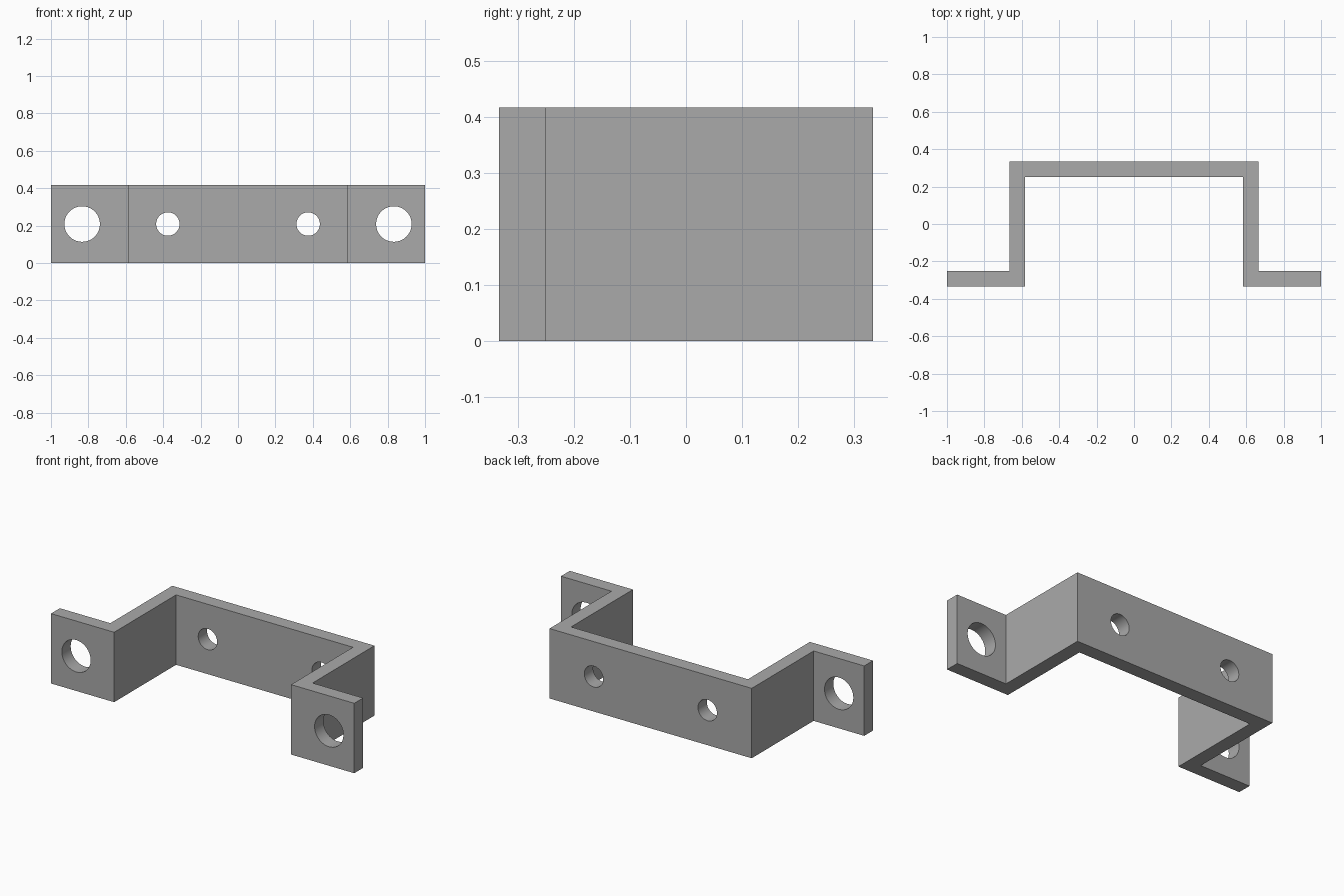
import bpy
import bmesh
from math import radians
from mathutils import Matrix, Vector

default = bpy.data.objects.get("Cube")
if default:
    bpy.data.objects.remove(default, do_unlink=True)

T = 1 / 12             # plate thickness
HEIGHT = 5 / 12
DEPTH = 1 / 3          # half depth
OUTER, INNER = 2 / 3, 2 / 3 - T

steel = bpy.data.materials.new("steel grey")
steel.use_nodes = True
colour = (0.4, 0.4, 0.4, 1)
steel.diffuse_color = colour
steel.node_tree.nodes["Principled BSDF"].inputs["Base Color"].default_value = colour


def make_object(name, bm):
    bmesh.ops.recalc_face_normals(bm, faces=bm.faces)
    mesh = bpy.data.meshes.new(name)
    bm.to_mesh(mesh)
    bm.free()
    mesh.materials.append(steel)
    obj = bpy.data.objects.new(name, mesh)
    bpy.context.collection.objects.link(obj)
    return obj


# Bent strap: half outline mirrored across x, extruded upward
half = [(INNER, DEPTH - T), (INNER, -DEPTH), (1, -DEPTH),
        (1, T - DEPTH), (OUTER, T - DEPTH), (OUTER, DEPTH)]
outline = half + [(-x, y) for x, y in reversed(half)]
bm = bmesh.new()
face = bm.faces.new([bm.verts.new((x, y, 0)) for x, y in outline])
extruded = bmesh.ops.extrude_face_region(bm, geom=[face])["geom"]
bmesh.ops.translate(bm, vec=Vector((0, 0, HEIGHT)),
                    verts=[v for v in extruded if isinstance(v, bmesh.types.BMVert)])
bracket = make_object("bracket", bm)

# Hole cutters: large through the feet, small through the back plate
bm = bmesh.new()
plate_mid = DEPTH - T / 2
for x, y, radius in ((5 / 6, -plate_mid, 0.095), (0.375, plate_mid, 0.0625)):
    for side in (-1, 1):
        place = Matrix.Translation((side * x, y, HEIGHT / 2)) @ Matrix.Rotation(radians(90), 4, "X")
        bmesh.ops.create_cone(bm, cap_ends=True, segments=64, radius1=radius,
                              radius2=radius, depth=T * 2, matrix=place)
cutter = make_object("hole_cutters", bm)

# Drill the holes, then discard the cutters
drill = bracket.modifiers.new("holes", "BOOLEAN")
drill.operation = "DIFFERENCE"
drill.solver = "EXACT"
drill.object = cutter
bpy.ops.object.select_all(action="DESELECT")
bpy.context.view_layer.objects.active = bracket
bracket.select_set(True)
bpy.ops.object.modifier_apply(modifier=drill.name)
bpy.data.objects.remove(cutter, do_unlink=True)

# Smooth hole walls with sharp plate edges
bpy.ops.object.shade_smooth_by_angle(angle=radians(30))
